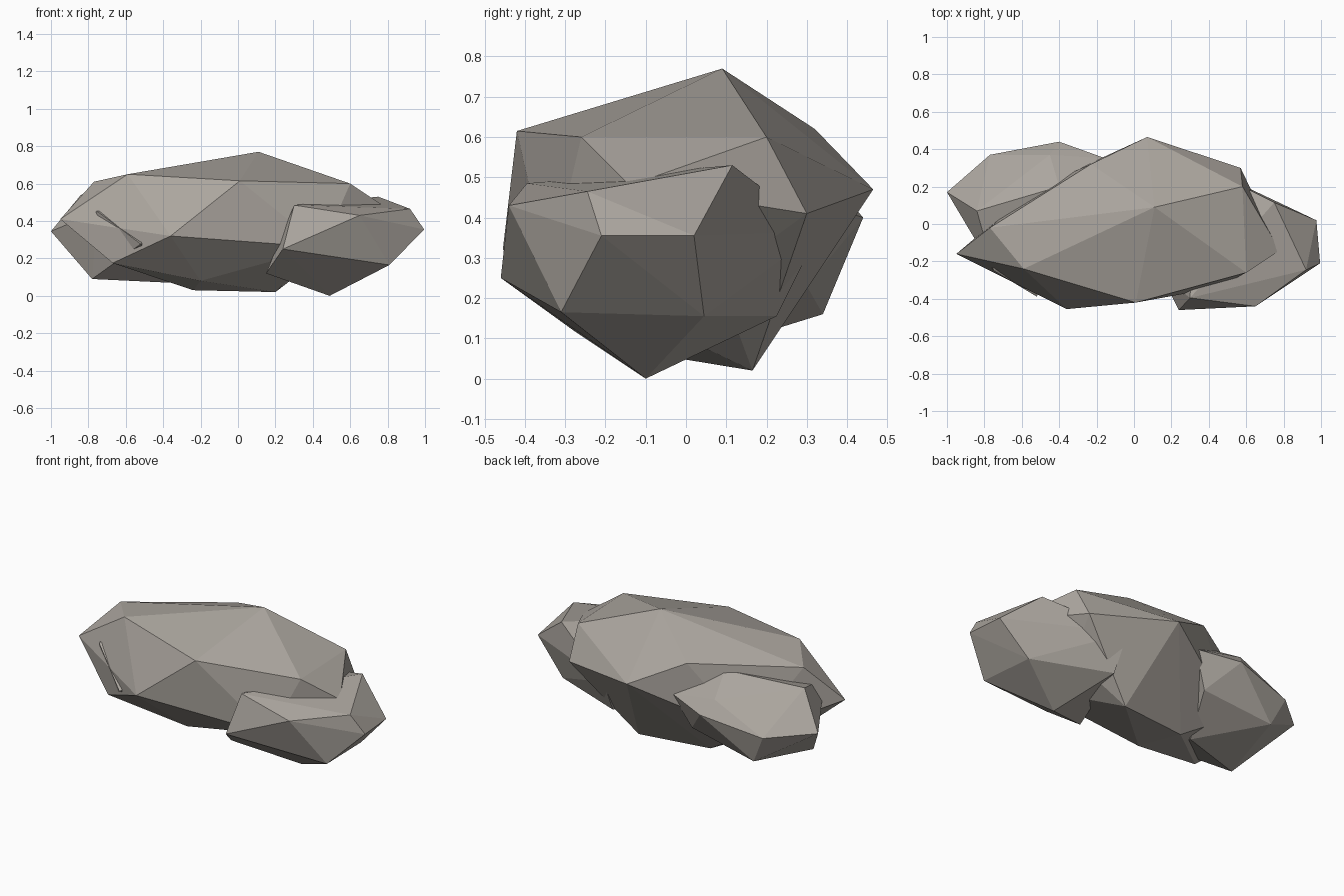
import bpy
import bmesh

old = bpy.data.objects.get("Cube")
if old:
    bpy.data.objects.remove(old, do_unlink=True)

# Single stone colour
stone = bpy.data.materials.new("warm_grey_stone")
stone.use_nodes = True
colour = (0.41, 0.38, 0.345, 1)
stone.diffuse_color = colour
bsdf = stone.node_tree.nodes["Principled BSDF"]
bsdf.inputs["Base Color"].default_value = colour
bsdf.inputs["Roughness"].default_value = 0.9


def rock(name, corners):
    """Faceted boulder: the convex hull of a few corner points."""
    bm = bmesh.new()
    for corner in corners:
        bm.verts.new(corner)
    result = bmesh.ops.convex_hull(bm, input=bm.verts)
    unused = {v for v in result["geom_interior"] + result["geom_unused"]
              if isinstance(v, bmesh.types.BMVert)}
    bmesh.ops.delete(bm, geom=list(unused), context="VERTS")
    bmesh.ops.recalc_face_normals(bm, faces=bm.faces)
    mesh = bpy.data.meshes.new(name)
    bm.to_mesh(mesh)
    bm.free()
    mesh.materials.append(stone)
    obj = bpy.data.objects.new(name, mesh)
    bpy.context.collection.objects.link(obj)
    return obj


# Large middle boulder: crown, then waist, then underside
rock("middle_boulder", [
    (.11, .09, .77), (.01, -.42, .615), (-.59, -.24, .65), (.6, -.26, .6),
    (.58, .2, .6), (-.23, .32, .62), (-.77, -.02, .61),
    (.57, .3, .41), (.07, .465, .47), (-.95, -.16, .41), (-.36, -.455, .32),
    (.45, -.34, .26), (.78, -.14, .48),
    (-.67, -.28, .175), (.2, .165, .02), (-.24, .11, .03), (-.2, -.2, .08),
    (-.55, .18, .22), (.5, .08, .25)])

# Boulder at the model's left end, low at the front
rock("left_boulder", [
    (.75, .115, .53), (.92, -.245, .465), (.65, -.44, .43), (.3, -.395, .485),
    (.995, -.21, .355), (.975, .02, .355), (.32, .33, .365), (.24, -.46, .25),
    (.81, -.31, .165), (.79, .045, .155), (.33, .225, .155),
    (.49, -.1, 0), (.15, -.28, .12)])

# Boulder at the model's right end, reaching under the middle one to the front
rock("right_boulder", [
    (-.84, .07, .54), (-.45, .37, .48), (-.4, .44, .4), (-1, .17, .345),
    (-.77, .37, .33), (-.69, .34, .16), (-.78, -.1, .09),
    (-.25, .3, .23), (-.36, .05, .07), (-.4, .2, .58), (-.15, .35, .43),
    (-.75, -.25, .45), (-.52, -.388, .277)])
